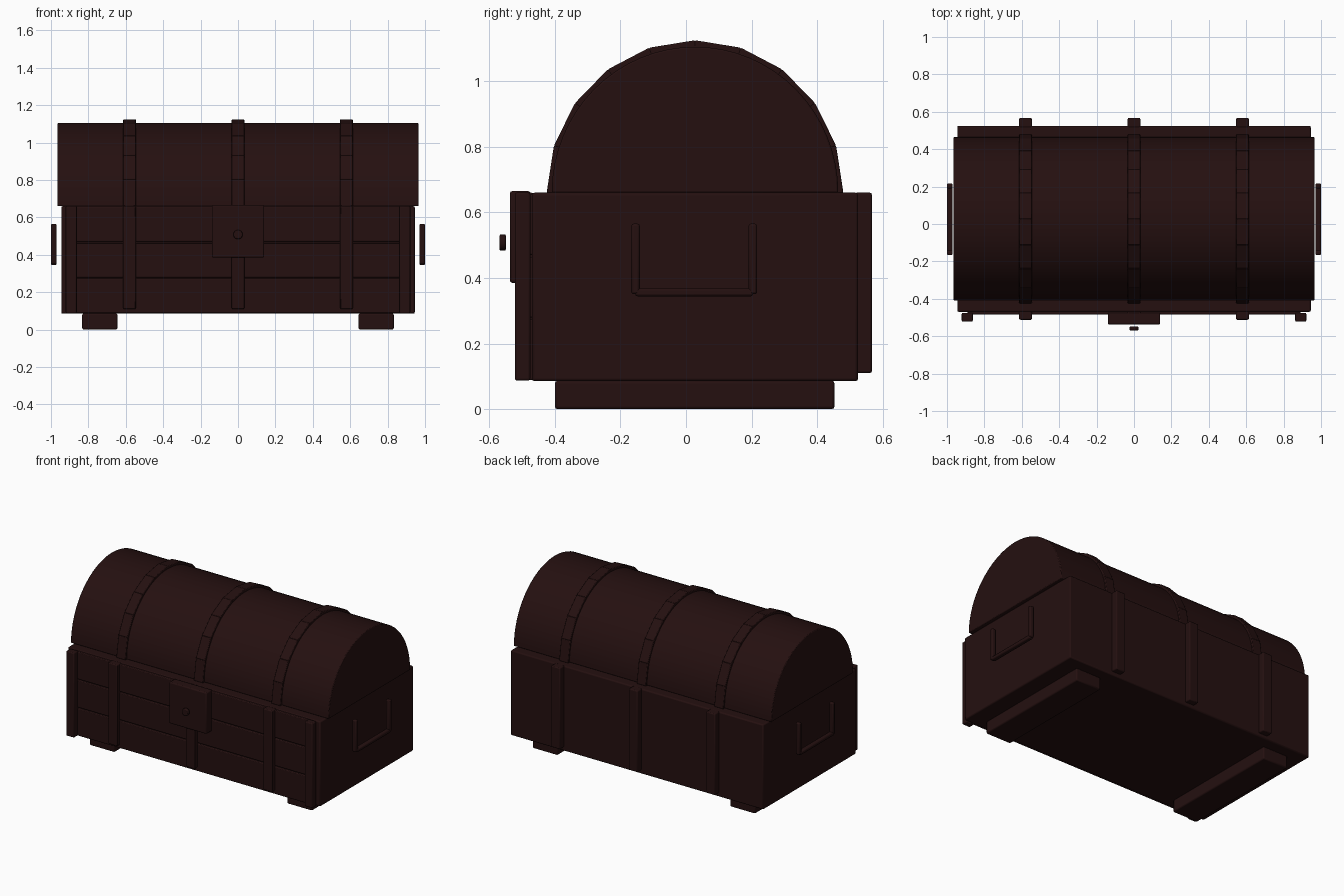
import bpy
import bmesh
import math
from mathutils import Matrix, Vector

if "Cube" in bpy.data.objects:
    bpy.data.objects.remove(bpy.data.objects["Cube"], do_unlink=True)

# Single dark wood colour
wood = bpy.data.materials.new("dark_red_wood")
wood.use_nodes = True
COLOUR = (0.018, 0.005, 0.005, 1)
wood.diffuse_color = COLOUR
wood.node_tree.nodes["Principled BSDF"].inputs["Base Color"].default_value = COLOUR


def finish(name, bm, bevel, angle=30):
    bmesh.ops.recalc_face_normals(bm, faces=bm.faces)
    mesh = bpy.data.meshes.new(name)
    bm.to_mesh(mesh)
    bm.free()
    mesh.materials.append(wood)
    obj = bpy.data.objects.new(name, mesh)
    bpy.context.collection.objects.link(obj)
    if bevel:
        mod = obj.modifiers.new("soft_edges", 'BEVEL')
        mod.width = bevel
        mod.segments = 2
        mod.limit_method = 'ANGLE'
        mod.angle_limit = math.radians(40)
    bpy.ops.object.select_all(action='DESELECT')
    obj.select_set(True)
    bpy.context.view_layer.objects.active = obj
    bpy.ops.object.shade_smooth_by_angle(angle=math.radians(angle))
    return obj


def add_box(bm, centre, size, tilt=0):
    matrix = (Matrix.Translation(centre) @ Matrix.Rotation(tilt, 4, 'X')
              @ Matrix.Diagonal((*size, 1)))
    bmesh.ops.create_cube(bm, size=1, matrix=matrix)


def box(name, x, y, z, bevel=0.006):
    spans = (x, y, z)
    bm = bmesh.new()
    add_box(bm, [(a + b) / 2 for a, b in spans], [b - a for a, b in spans])
    return finish(name, bm, bevel)


def arch(count, half_width, height):
    """Points of a half ellipse, in y and z, from the back to the front."""
    angles = [math.pi * i / count for i in range(count + 1)]
    return [Vector((0, LID_Y + half_width * math.cos(a), LID_Z + height * math.sin(a)))
            for a in angles]


LID_Y, LID_Z = 0.0275, 0.66

# Chest body and front planks
box("body", (-0.945, 0.945), (-0.47, 0.525), (0.085, 0.66), 0.008)
for i in range(3):
    low = 0.088 + i * 0.191
    box(f"front_plank_{i + 1}", (-0.89, 0.89), (-0.484, -0.46), (low, low + 0.185), 0.005)

# Rounded lid
bm = bmesh.new()
profile = arch(32, 0.437, 0.445)
bottom = bm.faces.new([bm.verts.new(p + Vector((-0.965, 0, 0))) for p in profile])
extruded = bmesh.ops.extrude_face_region(bm, geom=[bottom], use_keep_orig=True)
new_verts = [g for g in extruded["geom"] if isinstance(g, bmesh.types.BMVert)]
bmesh.ops.translate(bm, verts=new_verts, vec=(1.93, 0, 0))
finish("lid", bm, 0.005)

# Straps: jointed band over the lid, upright strips front and back
for side, x in (("right", -0.58), ("centre", 0), ("left", 0.58)):
    span = (x - 0.034, x + 0.034)
    box(f"front_strap_{side}", span, (-0.512, -0.465), (0.11, 0.66))
    box(f"back_strap_{side}", span, (0.515, 0.567), (0.11, 0.66))
    bm = bmesh.new()
    points = arch(10, 0.4525, 0.465)
    for a, b in zip(points, points[1:]):
        along = b - a
        inward = Vector((0, -along.z, along.y)).normalized()
        add_box(bm, (a + b) / 2 + inward * 0.02 + Vector((x, 0, 0)),
                (0.068, along.length, 0.04), math.atan2(along.z, along.y))
    finish(f"lid_band_{side}", bm, 0.004)

# Parts that repeat on both sides
for side, s in (("right", -1), ("left", 1)):
    def mirrored(a, b):
        return tuple(sorted((s * a, s * b)))

    box(f"corner_post_{side}", mirrored(0.862, 0.921), (-0.522, -0.475), (0.087, 0.66))
    box(f"foot_{side}", mirrored(0.645, 0.833), (-0.4, 0.453), (0, 0.086), 0.008)

    # U-shaped side handle
    bm = bmesh.new()
    for y in (-0.154, 0.204):
        add_box(bm, (s * 0.985, y, 0.458), (0.03, 0.026, 0.215))
    add_box(bm, (s * 0.985, 0.025, 0.356), (0.03, 0.36, 0.024))
    finish(f"handle_{side}", bm, 0.007)

# Lock plate and round knob
box("lock_plate", (-0.14, 0.14), (-0.537, -0.475), (0.385, 0.665), 0.007)
bm = bmesh.new()
bmesh.ops.create_cone(bm, cap_ends=True, segments=24, radius1=0.025, radius2=0.025,
                      depth=0.02, matrix=Matrix.Translation((0, -0.559, 0.508))
                      @ Matrix.Rotation(math.pi / 2, 4, 'X'))
finish("lock_knob", bm, 0.005)
